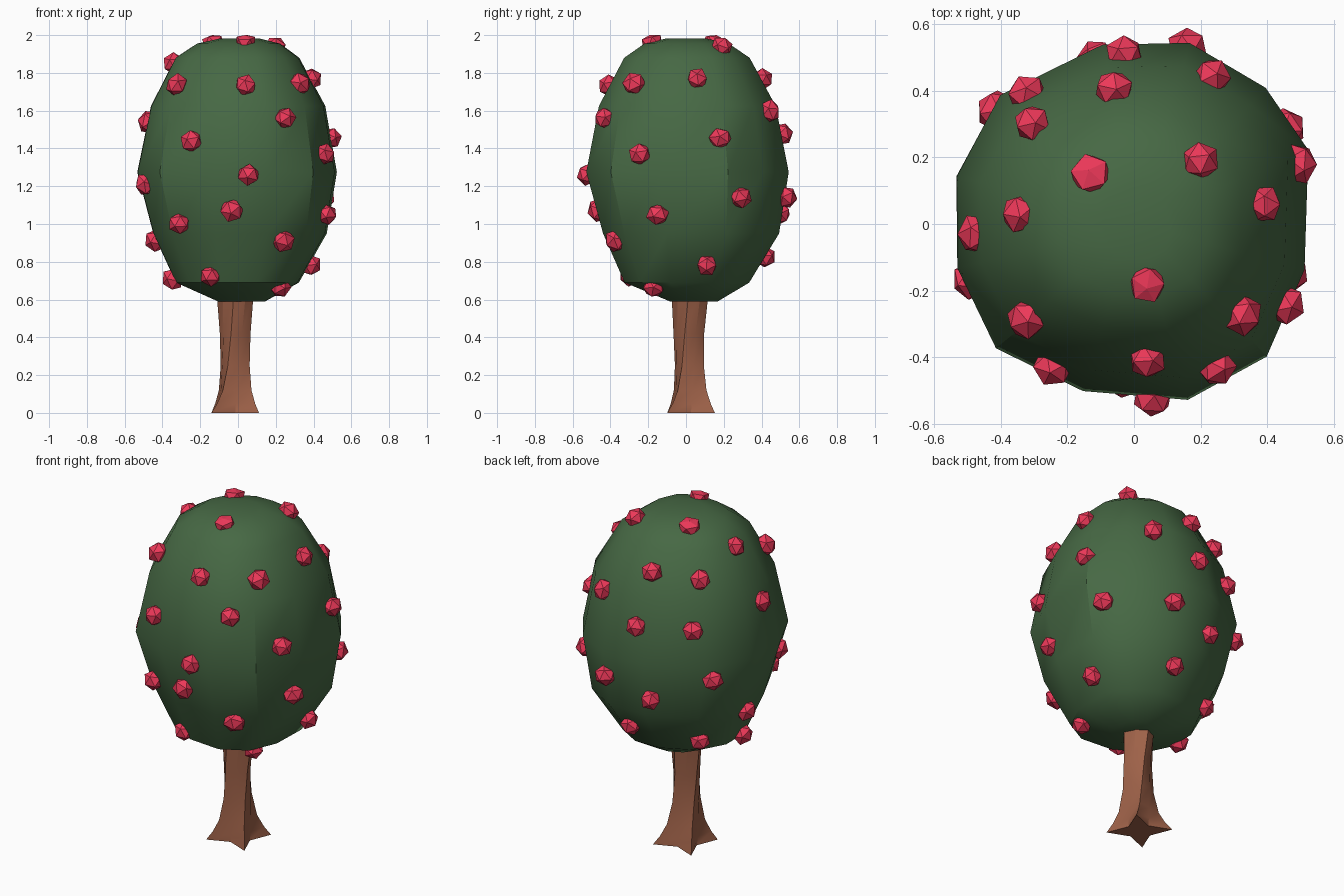
import bpy, bmesh, random
from math import radians, cos, sin
from mathutils import Matrix, Vector
from mathutils.bvhtree import BVHTree

if "Cube" in bpy.data.objects:
    bpy.data.objects.remove(bpy.data.objects["Cube"])

random.seed(4)


def finish(bm, name, color, smooth_angle=None):
    bmesh.ops.recalc_face_normals(bm, faces=bm.faces[:])
    mesh = bpy.data.meshes.new(name)
    bm.to_mesh(mesh)
    bm.free()
    mat = bpy.data.materials.new(name + "_material")
    mat.diffuse_color = (*color, 1)
    mat.use_nodes = True
    mat.node_tree.nodes["Principled BSDF"].inputs["Base Color"].default_value = mat.diffuse_color
    mesh.materials.append(mat)
    obj = bpy.data.objects.new(name, mesh)
    bpy.context.collection.objects.link(obj)
    if smooth_angle:
        bpy.ops.object.select_all(action='DESELECT')
        obj.select_set(True)
        bpy.context.view_layer.objects.active = obj
        bpy.ops.object.shade_smooth_by_angle(angle=radians(smooth_angle))
    return obj


def loft(rings):
    """Skin a stack of equal-sized point rings and cap both ends."""
    bm = bmesh.new()
    loops = [[bm.verts.new(p) for p in ring] for ring in rings]
    n = len(loops[0])
    for a, b in zip(loops, loops[1:]):
        for i in range(n):
            j = (i + 1) % n
            bm.faces.new((a[i], a[j], b[j], b[i]))
    bm.faces.new(loops[0][::-1])
    bm.faces.new(loops[-1])
    return bm


# Canopy: slightly irregular twelve-sided egg
outline = [(23, 1.03), (46, 1.03), (73, 1.03), (100, .99), (136, 1.01), (165, 1.0),
           (194, .99), (222, 1.01), (253, .95), (287, 1.0), (315, 1.02), (345, .96)]
canopy_profile = [  # z, radius, centre x, centre y
    (.59, .13, .02, .04), (.69, .34, 0, 0), (.95, .48, .015, .02), (1.275, .552, 0, 0),
    (1.625, .482, .005, 0), (1.88, .342, 0, 0), (1.955, .23, .005, 0), (1.982, .11, .01, 0)]
canopy_rings = [[(cx + r * f * cos(radians(a)), cy + r * f * sin(radians(a)), z)
                 for a, f in outline] for z, r, cx, cy in canopy_profile]
canopy_bm = loft(canopy_rings)
bmesh.ops.recalc_face_normals(canopy_bm, faces=canopy_bm.faces[:])
surface = BVHTree.FromBMesh(canopy_bm)
finish(canopy_bm, "canopy", (.062, .14, .058), 35)

# Trunk: eight sides, twisting up from four diagonal roots
trunk_profile = [  # z, ridge radius, groove radius, centre x, centre y, twist
    (0, .178, .075, -.015, .027, 0), (.05, .142, .078, -.015, .025, 3),
    (.12, .108, .076, -.015, .022, 8), (.25, .086, .072, -.015, .018, 18),
    (.42, .084, .072, -.015, .015, 30), (.66, .1, .088, -.015, .022, 42)]
trunk_rings = [[(cx + (hi, lo)[i % 2] * cos(radians(45 + 45 * i + t)),
                 cy + (hi, lo)[i % 2] * sin(radians(45 + 45 * i + t)), z)
                for i in range(8)] for z, hi, lo, cx, cy, t in trunk_profile]
finish(loft(trunk_rings), "trunk", (.34, .12, .065), 24)

# Fruit: small faceted balls half sunk into the canopy
fruit_spots = [
    (.04, -.18, 1.96), (.20, .19, 1.94), (-.13, .15, 1.955), (-.34, .03, 1.85),
    (.39, .06, 1.77), (.34, -.28, 1.75), (.04, -.42, 1.74), (-.33, -.29, 1.74),
    (-.33, .31, 1.76), (-.06, .41, 1.77), (.24, .45, 1.6), (-.34, .43, 1.49),
    (-.475, -.03, 1.54), (-.25, -.44, 1.44), (.26, -.45, 1.565), (.495, .18, 1.455),
    (.46, -.245, 1.37), (.055, -.525, 1.26), (-.03, .53, 1.48), (.16, .54, 1.14),
    (.46, .29, 1.14), (-.43, .35, 1.19), (-.49, -.17, 1.21), (-.13, .53, 1.05),
    (-.33, -.39, .99), (-.035, -.49, 1.065), (.47, -.15, 1.05), (.24, -.375, .91),
    (-.44, .06, .91), (.07, .42, .825), (.39, .11, .78), (-.27, .26, .77),
    (-.35, -.04, .705), (-.145, -.3, .725), (.22, -.17, .675)]
bm = bmesh.new()
for spot in fruit_spots:
    spot = Vector(spot)
    point, normal, _, _ = surface.find_nearest(spot)
    # keep each fruit where it was read, but never deep inside or floating
    lift = min(max((spot - point).dot(normal), 0), .012)
    turn = normal.to_track_quat('Z', 'Y').to_matrix().to_4x4()
    spin = Matrix.Rotation(random.uniform(0, 6.28), 4, 'Z')
    stretch = Matrix.Diagonal((random.uniform(.95, 1.1), random.uniform(.95, 1.1), .92, 1))
    bmesh.ops.create_icosphere(
        bm, subdivisions=1, radius=.06,
        matrix=Matrix.Translation(spot.lerp(point, 1) + normal * lift) @ turn @ stretch @ spin)
for v in bm.verts:
    v.co.z = min(v.co.z, 2)
finish(bm, "fruit", (.85, .04, .1))
